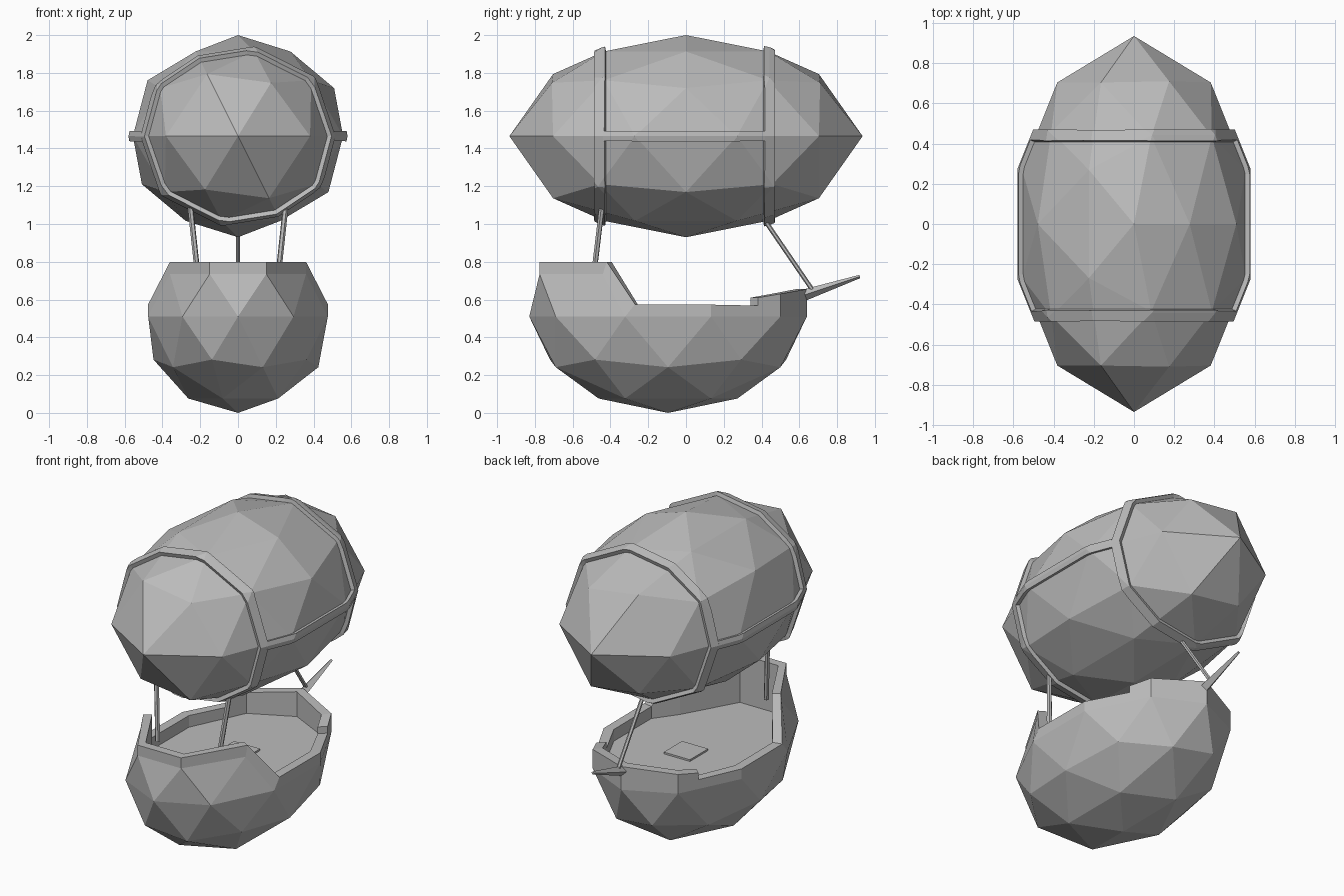
import bpy, bmesh, math
from mathutils import Vector

if "Cube" in bpy.data.objects:
    bpy.data.objects.remove(bpy.data.objects["Cube"], do_unlink=True)

grey = bpy.data.materials.new("plain_grey")
grey.use_nodes = True
grey.diffuse_color = (0.5, 0.5, 0.5, 1)
grey.node_tree.nodes["Principled BSDF"].inputs["Base Color"].default_value = (0.5, 0.5, 0.5, 1)


def finish(bm, name):
    bmesh.ops.recalc_face_normals(bm, faces=bm.faces)
    me = bpy.data.meshes.new(name)
    bm.to_mesh(me)
    bm.free()
    me.materials.append(grey)
    ob = bpy.data.objects.new(name, me)
    bpy.context.collection.objects.link(ob)
    return ob


# Balloon: low-poly ellipsoid with fuller shoulders and pointed tips
BALLOON_Z = 1.465


def balloon_mesh():
    bm = bmesh.new()
    bmesh.ops.create_icosphere(bm, subdivisions=2, radius=1)
    for v in bm.verts:
        x, y, z = v.co
        f = 0.585 - 0.08 * z * z
        if abs(z) > 0.99:
            f = 0.535
        if abs(y) > 0.75:
            f *= 1.11
        reach = 0.935 if abs(y) > 0.99 else min(abs(y) * 0.87, 0.71)
        v.co = (x * f, math.copysign(reach, y), BALLOON_Z + z * f)
    return bm


finish(balloon_mesh(), "balloon")


# Straps: slices of the balloon skin, thickened outwards
def keep_slice(bm, axis, low, high):
    for value, sign in ((low, -1), (high, 1)):
        point, normal = Vector(), Vector()
        point[axis], normal[axis] = value, sign
        bmesh.ops.bisect_plane(bm, geom=bm.verts[:] + bm.edges[:] + bm.faces[:],
                               plane_co=point, plane_no=normal, clear_outer=True)


def strap(name, cuts):
    bm = balloon_mesh()
    for cut in cuts:
        keep_slice(bm, *cut)
    ob = finish(bm, name)
    mod = ob.modifiers.new("thickness", 'SOLIDIFY')
    mod.thickness = 0.024
    mod.offset = 1


for name, y in (("front_strap", -0.45), ("back_strap", 0.435)):
    strap(name, [(1, y - 0.026, y + 0.026)])
strap("side_straps", [(2, BALLOON_Z - 0.02, BALLOON_Z + 0.02), (1, -0.43, 0.41)])

# Hull: lower half of an ellipsoid
HULL_Y, HULL_Z, FLOOR = -0.095, 0.51, 0.5
bm = bmesh.new()
bmesh.ops.create_icosphere(bm, subdivisions=2, radius=1)
bmesh.ops.delete(bm, geom=[v for v in bm.verts if v.co.z > 0.01], context='VERTS')
for v in bm.verts:
    v.co = (v.co.x * 0.5, HULL_Y + v.co.y * 0.735, HULL_Z + v.co.z * 0.51)

# Upper planking: raised bow, low waist, stepped stern
points = {"b%d" % k: (0.5 * math.sin(k * math.pi / 5),
                      HULL_Y - 0.735 * math.cos(k * math.pi / 5), HULL_Z) for k in range(6)}
points.update(l0=(0.15, -0.775, 0.735), l1=(0.36, -0.44, 0.735),
              t0=(0.15, -0.775, 0.8), t1=(0.36, -0.42, 0.8),
              t2=(0.4755, -0.27, 0.575), t3=(0.4755, 0.132, 0.573),
              t4=(0.353, 0.38, 0.568), t5=(0.353, 0.38, 0.61),
              t6=(0.294, 0.5, 0.63), t7=(0, 0.64, 0.655))
planks = ["b0 b1 l0", "l0 b1 l1", "b1 b2 l1", "b2 t2 t1 l1", "l0 l1 t1 t0",
          "b2 b3 t3 t2", "b3 b4 t6 t5 t4 t3", "b4 b5 t7 t6"]


def face(coords):
    bm.faces.new([bm.verts.new(c) for c in coords])


def mirror(c):
    return (-c[0], c[1], c[2])


for plank in planks:
    corners = [points[k] for k in plank.split()]
    face(corners)
    face([mirror(c) for c in corners])
l0, t0 = points["l0"], points["t0"]
face([points["b0"], l0, mirror(l0)])
face([l0, t0, mirror(t0), mirror(l0)])

# Gunwale top, inner walls and deck floor
half = [points["t%d" % k] for k in range(8)]
rim = half + [mirror(c) for c in reversed(half[:-1])]
inner = [(x * 0.88, HULL_Y + (y - HULL_Y) * 0.92, z) for x, y, z in rim]
floor = [(x, y, FLOOR) for x, y, z in inner]
for i in range(len(rim)):
    j = (i + 1) % len(rim)
    face([rim[i], rim[j], inner[j], inner[i]])
    face([inner[i], inner[j], floor[j], floor[i]])
face([c for i, c in enumerate(floor) if i not in (4, 10)])
bmesh.ops.remove_doubles(bm, verts=bm.verts, dist=0.003)
bmesh.ops.dissolve_degenerate(bm, edges=bm.edges, dist=0.001)
finish(bm, "hull")


# Beams: square bars between two points, optionally tapered
def beam(name, a, b, r1, r2, sides=4):
    a, b = Vector(a), Vector(b)
    bm = bmesh.new()
    bmesh.ops.create_cone(bm, cap_ends=True, segments=sides, radius1=r1, radius2=r2,
                          depth=(b - a).length)
    bmesh.ops.rotate(bm, verts=bm.verts, matrix=(b - a).to_track_quat('Z', 'Y').to_matrix())
    bmesh.ops.translate(bm, verts=bm.verts, vec=(a + b) / 2)
    finish(bm, name)


for side, sx in (("left", 1), ("right", -1)):
    beam(side + "_bow_stay", (sx * 0.21, -0.492, 0.7), (sx * 0.252, -0.445, 1.09), 0.015, 0.015, 6)
beam("stern_stay", (0, 0.67, 0.65), (0, 0.41, 1.03), 0.012, 0.012, 6)
beam("stern_spar", (0, 0.63, 0.625), (0, 0.92, 0.722), 0.03, 0.009)

# Deck hatch
bm = bmesh.new()
bmesh.ops.create_cube(bm, size=1)
for v in bm.verts:
    v.co = (v.co.x * 0.18, v.co.y * 0.18, FLOOR + 0.005 + v.co.z * 0.012)
finish(bm, "deck_hatch")
